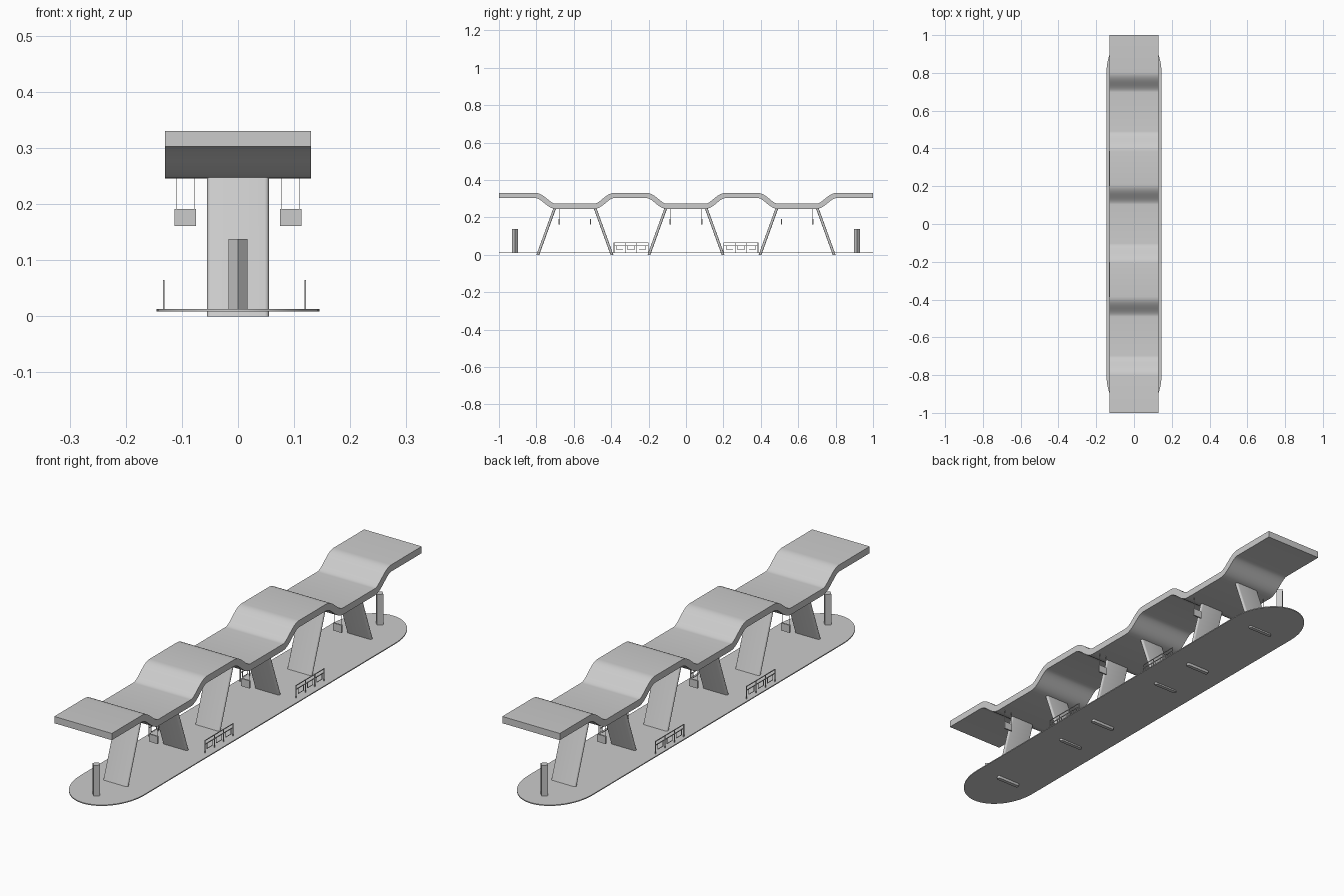
import bpy, bmesh, math
from mathutils import Vector

if "Cube" in bpy.data.objects:
    bpy.data.objects.remove(bpy.data.objects["Cube"])

BAYS = (-0.594, 0.0, 0.594)   # centres of the low roof bays


def prism(name, outline, shift, smooth=False):
    """Close an outline of 3D points and sweep it along the shift vector."""
    bm = bmesh.new()
    face = bm.faces.new([bm.verts.new(p) for p in outline])
    new = bmesh.ops.extrude_face_region(bm, geom=[face])["geom"]
    bmesh.ops.translate(bm, vec=Vector(shift),
                        verts=[v for v in new if isinstance(v, bmesh.types.BMVert)])
    bmesh.ops.recalc_face_normals(bm, faces=bm.faces)
    return finish(name, bm, smooth)


def finish(name, bm, smooth=False):
    mesh = bpy.data.meshes.new(name)
    bm.to_mesh(mesh)
    bm.free()
    ob = bpy.data.objects.new(name, mesh)
    bpy.context.collection.objects.link(ob)
    if smooth:
        bpy.ops.object.select_all(action='DESELECT')
        bpy.context.view_layer.objects.active = ob
        ob.select_set(True)
        bpy.ops.object.shade_smooth_by_angle(angle=math.radians(35))
    return ob


def boxes(name, parts):
    """One object from several (centre, size) boxes."""
    bm = bmesh.new()
    for centre, size in parts:
        vs = bmesh.ops.create_cube(bm, size=1)["verts"]
        bmesh.ops.scale(bm, vec=size, verts=vs)
        bmesh.ops.translate(bm, vec=centre, verts=vs)
    return finish(name, bm)


def rounded(straight, radius, end, n, z):
    """Outline with straight sides along y and half-ellipse ends."""
    pts = []
    for s in (1, -1):
        for i in range(n + 1):
            a = math.pi * i / n
            pts.append((s * radius * math.cos(a),
                        s * (straight + end * math.sin(a)), z))
    return pts


# platform
prism("platform", rounded(0.81, 0.145, 0.19, 32, 0.009), (0, 0, 0.004), True)

# wavy roof: centre line offset to a constant thickness
LOW, HIGH, S0, S1, HALF = 0.2595, 0.3165, 0.103, 0.21, 0.0138


def roof_z(y):
    d = min(abs(y - c) for c in BAYS)
    t = min(max((d - S0) / (S1 - S0), 0), 1)
    return LOW + (HIGH - LOW) * (1 - math.cos(math.pi * t)) / 2


stations = [-1.0, 1.0]
for c in BAYS:
    for s in (-1, 1):
        stations += [c + s * (S0 + (S1 - S0) * i / 14) for i in range(15)]
stations.sort()
upper, lower = [], []
for y in stations:
    slope = (roof_z(y + 1e-4) - roof_z(y - 1e-4)) / 2e-4
    n = Vector((0, -slope, 1)).normalized() * HALF
    p = Vector((-0.13, y, roof_z(y)))
    upper.append(p + n)
    lower.append(p - n)
prism("roof", upper + lower[::-1], (0.26, 0, 0), True)

# slanted blade columns with rounded edges
for c in BAYS:
    for s in (-1, 1):
        base = [(y, x + c + s * 0.198, z)
                for x, y, z in rounded(0.0475, 0.0075, 0.0075, 8, 0.0)]
        prism("column", base, (0, -s * 0.092, 0.254), True)

# hanging signs, staggered left and right
for c in BAYS:
    for s in (-1, 1):
        x, y = s * 0.094, c - s * 0.084
        boxes("hanging_sign", [((x, y, 0.176), (0.039, 0.006, 0.031))] +
              [((x + d, y, 0.219), (0.0013, 0.0013, 0.058)) for d in (-0.016, 0.016)])

# railings along both platform edges
for x in (-0.132, 0.12):
    for c in (-0.294, 0.294):
        parts = [((x, c, z), (0.0025, 0.185, 0.003)) for z in (0.0635, 0.048)]
        parts += [((x, c + d, 0.038), (0.0025, 0.003, 0.052))
                  for d in (-0.091, -0.03, 0.03, 0.091)]
        parts += [((x, c + d + e, 0.037), (0.002, 0.002, 0.024))
                  for d in (-0.06, 0, 0.06) for e in (-0.017, 0.017)]
        parts += [((x, c + d, 0.026), (0.002, 0.034, 0.002)) for d in (-0.06, 0, 0.06)]
        boxes("railing", parts)

# information pillars at both ends
for s in (-1, 1):
    y = s * 0.914
    prism("information_pillar",
          [(0.017, y, 0.012), (0, y + 0.017, 0.012), (-0.017, y, 0.012), (0, y - 0.017, 0.012)],
          (0, 0, 0.126))
